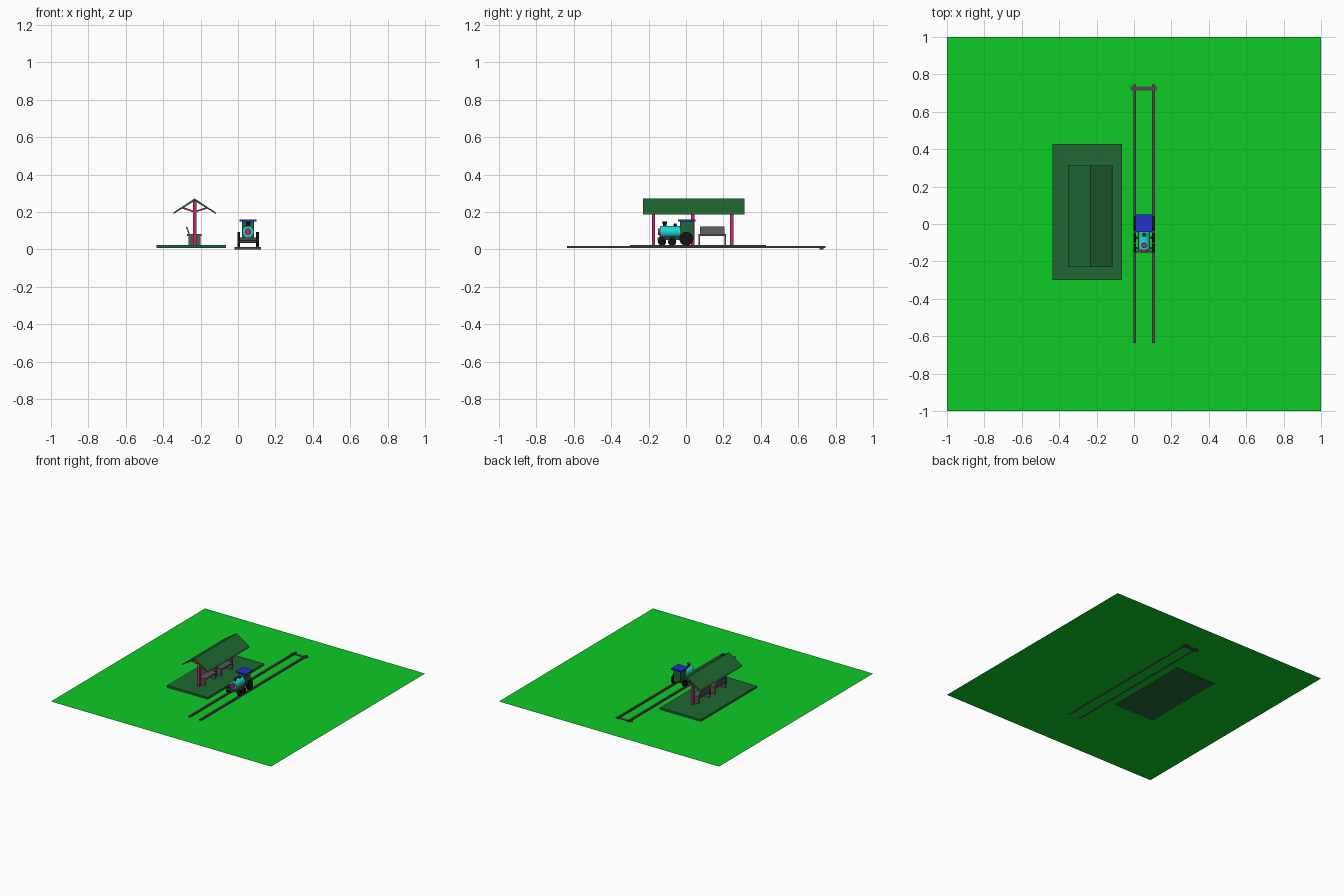
import bpy, math
from mathutils import Vector

if "Cube" in bpy.data.objects:
    bpy.data.objects.remove(bpy.data.objects["Cube"])

def mat(name, r, g, b):
    m = bpy.data.materials.new(name)
    m.diffuse_color = (r, g, b, 1)
    m.use_nodes = True
    m.node_tree.nodes["Principled BSDF"].inputs["Base Color"].default_value = m.diffuse_color
    return m

GRASS = mat("grass", 0.004, 0.6, 0.02)
GREEN = mat("dark_green", 0.014, 0.14, 0.032)
PINK = mat("pink", 0.6, 0.018, 0.14)
CYAN = mat("cyan", 0.015, 0.7, 0.66)
BLUE = mat("blue", 0.018, 0.03, 0.6)
BLACK = mat("black", 0.006, 0.006, 0.006)
STEEL = mat("steel", 0.085, 0.07, 0.075)
SLATE = mat("slate", 0.1, 0.1, 0.1)

def finish(name, m):
    o = bpy.context.object
    o.name = name
    o.data.materials.append(m)
    return o

def box(name, x, y, z, m, rot=(0, 0, 0)):
    """Box from (min, max) ranges, optionally rotated about its centre."""
    bpy.ops.mesh.primitive_cube_add(
        size=1, location=[(a + b) / 2 for a, b in (x, y, z)], rotation=rot)
    bpy.context.object.scale = [b - a for a, b in (x, y, z)]
    return finish(name, m)

def tube(name, p, q, r1, m, r2=None, n=32):
    """Cylinder or cone between two points."""
    p, q = Vector(p), Vector(q)
    d = q - p
    bpy.ops.mesh.primitive_cone_add(
        vertices=n, radius1=r1, radius2=r1 if r2 is None else r2,
        depth=d.length, location=(p + q) / 2,
        rotation=d.to_track_quat('Z', 'Y').to_euler())
    o = finish(name, m)
    bpy.ops.object.shade_smooth_by_angle(angle=math.radians(35))
    return o

def prism(name, profile, y0, y1, m):
    """Extrude an x-z profile along y."""
    n = len(profile)
    verts = [(x, y, z) for y in (y0, y1) for x, z in profile]
    faces = [tuple(range(n)), tuple(range(2 * n - 1, n - 1, -1))]
    faces += [(i, i + n, (i + 1) % n + n, (i + 1) % n) for i in range(n)]
    me = bpy.data.meshes.new(name)
    me.from_pydata(verts, [], faces)
    me.materials.append(m)
    o = bpy.data.objects.new(name, me)
    bpy.context.collection.objects.link(o)
    return o

# Grass and platform
bpy.ops.mesh.primitive_plane_add(size=2, location=(0, 0, 0.008))
finish("grass_field", GRASS)
box("platform", (-0.435, -0.065), (-0.30, 0.428), (0.006, 0.024), GREEN)

# Track with its end stop
for x in (0.004, 0.104):
    box("rail", (x - 0.008, x + 0.008), (-0.637, 0.745), (0.007, 0.019), STEEL)
box("end_sleeper", (-0.019, 0.124), (0.715, 0.735), (0, 0.012), STEEL)

# Shelter: gabled roof, posts, diagonal braces
CX = -0.232
prism("shelter_roof",
      [(CX - 0.117, 0.187), (CX, 0.259), (CX + 0.117, 0.187),
       (CX + 0.111, 0.199), (CX, 0.272), (CX - 0.111, 0.199)][::1],
      -0.23, 0.314, GREEN)
for y in (-0.174, 0.036, 0.244):
    box("roof_post", (CX - 0.009, CX + 0.009), (y - 0.009, y + 0.009), (0.02, 0.262), PINK)
    for s in (-1, 1):
        prism("roof_brace",
              [(CX, 0.196), (CX + s * 0.066, 0.217), (CX + s * 0.06, 0.225), (CX, 0.205)],
              y - 0.006, y + 0.006, PINK)

# Benches facing the track
for yc in (-0.07, 0.14):
    y0, y1 = yc - 0.073, yc + 0.073
    box("bench_seat", (-0.272, -0.195), (y0, y1), (0.071, 0.082), SLATE)
    prism("bench_back", [(-0.264, 0.08), (-0.257, 0.08), (-0.272, 0.122), (-0.279, 0.120)],
          y0 + 0.007, y1 - 0.007, SLATE)
    for y in (y0 + 0.004, y1 - 0.004):
        box("bench_leg", (-0.264, -0.2), (y - 0.004, y + 0.004), (0.02, 0.073), SLATE)

# Locomotive: chassis and buffer beam
TX = 0.054
box("chassis", (TX - 0.032, TX + 0.032), (-0.145, 0.04), (0.05, 0.067), STEEL)
box("buffer_beam", (TX - 0.044, TX + 0.044), (-0.152, -0.142), (0.048, 0.063), STEEL)

# Boiler with front cap
tube("boiler", (TX, -0.14, 0.094), (TX, -0.02, 0.094), 0.031, CYAN)
tube("boiler_cap", (TX, -0.15, 0.094), (TX, -0.135, 0.094), 0.017, PINK)

# Chimney and steam dome
tube("chimney", (TX, -0.114, 0.115), (TX, -0.114, 0.134), 0.009, BLACK)
tube("chimney_flare", (TX, -0.114, 0.132), (TX, -0.114, 0.149), 0.009, BLACK, 0.014)
tube("chimney_mouth", (TX, -0.114, 0.147), (TX, -0.114, 0.15), 0.011, PINK)
tube("dome_base", (TX, -0.058, 0.115), (TX, -0.058, 0.129), 0.010, BLACK)
bpy.ops.mesh.primitive_uv_sphere_add(segments=24, ring_count=12, radius=0.010,
                                     location=(TX, -0.058, 0.129))
finish("dome_top", BLACK)
bpy.ops.object.shade_smooth_by_angle()

# Cab with roof
box("cab", (TX - 0.032, TX + 0.032), (-0.031, 0.041), (0.06, 0.15), GREEN)
box("cab_roof", (TX - 0.046, TX + 0.046), (-0.042, 0.052), (0.149, 0.159), BLUE)

# Wheels and axles
for y, r in ((-0.128, 0.022), (-0.074, 0.022), (0.002, 0.037)):
    z = 0.019 + r
    tube("axle", (TX - 0.05, y, z), (TX + 0.05, y, z), 0.006, STEEL, n=12)
    for s in (-1, 1):
        tube("wheel", (TX + s * 0.043, y, z), (TX + s * 0.057, y, z), r, BLACK)

# Consistent outward normals on the extruded profiles
import bmesh
for o in bpy.data.objects:
    if o.type == 'MESH' and o.name != "grass_field":
        bm = bmesh.new()
        bm.from_mesh(o.data)
        bmesh.ops.recalc_face_normals(bm, faces=bm.faces)
        bm.to_mesh(o.data)
        bm.free()
